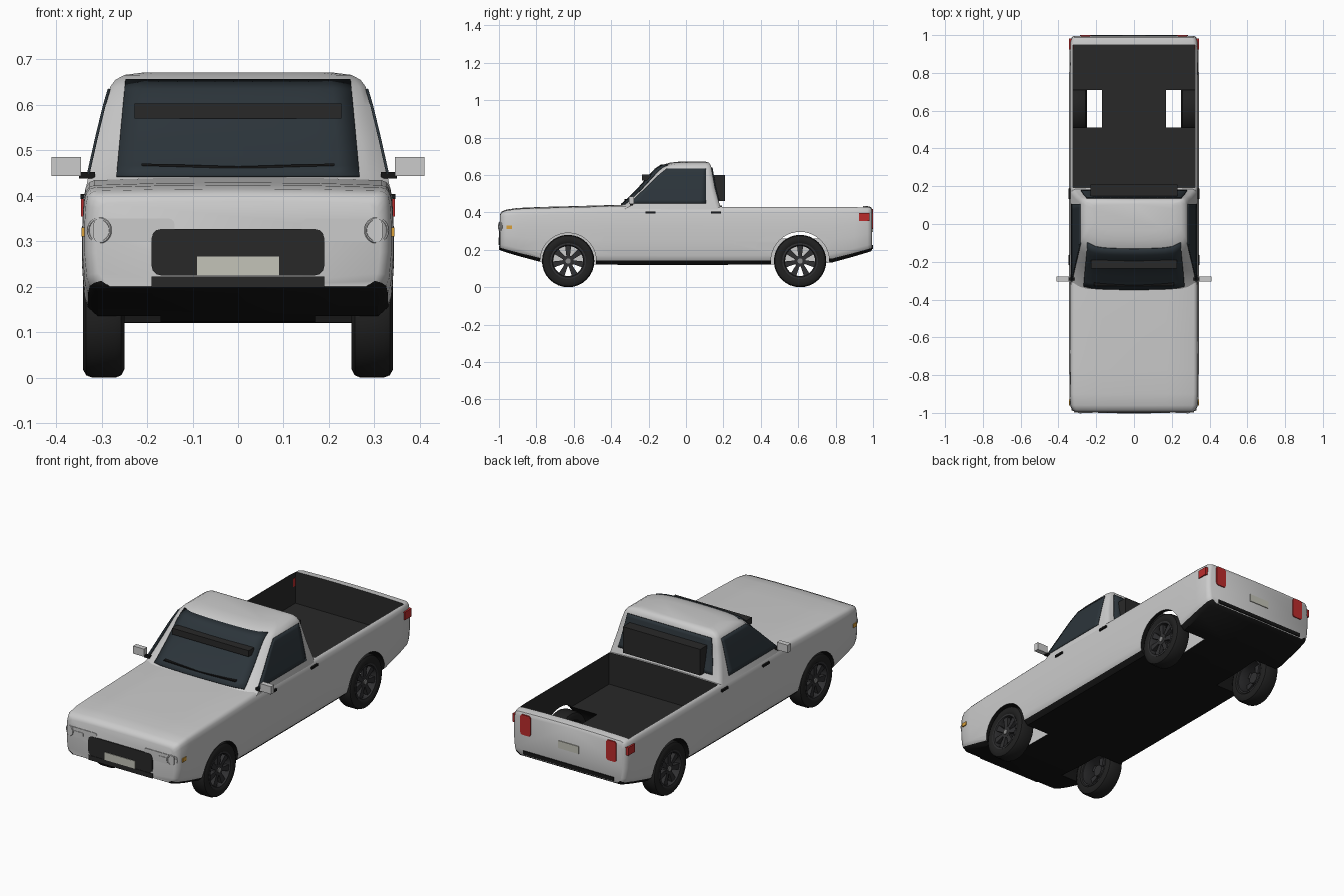
import bpy, bmesh, math
from mathutils import Vector, Matrix

if "Cube" in bpy.data.objects:
    bpy.data.objects.remove(bpy.data.objects["Cube"])

def mat(name, r, g, b):
    m = bpy.data.materials.new(name)
    m.diffuse_color = (r, g, b, 1)
    m.use_nodes = True
    m.node_tree.nodes["Principled BSDF"].inputs["Base Color"].default_value = m.diffuse_color
    return m

PAINT = mat("paint", .6, .6, .6)
BLACK = mat("black_trim", .008, .008, .008)
LINER = mat("bed_liner", .022, .022, .022)
GLASS = mat("glass", .025, .035, .043)
RUBBER = mat("rubber", .015, .015, .015)
RIM = mat("rim", .03, .03, .032)
HUB = mat("hub", .25, .25, .25)
LENS = mat("lens", .75, .75, .75)
RED = mat("red_lamp", .5, .025, .025)
AMBER = mat("amber_lamp", .7, .35, .04)
PLATE = mat("plate", .55, .55, .48)

def finish(bm, name, mats, smooth=True):
    bmesh.ops.recalc_face_normals(bm, faces=bm.faces)
    me = bpy.data.meshes.new(name)
    bm.to_mesh(me)
    bm.free()
    for m in mats:
        me.materials.append(m)
    ob = bpy.data.objects.new(name, me)
    bpy.context.collection.objects.link(ob)
    if smooth:
        smooth_ob(ob)
    return ob

def activate(ob):
    bpy.ops.object.select_all(action='DESELECT')
    ob.select_set(True)
    bpy.context.view_layer.objects.active = ob

def smooth_ob(ob):
    activate(ob)
    bpy.ops.object.shade_smooth_by_angle(angle=math.radians(38))

def loft(name, rings, mats, wrap=False, index=lambda k: 0, smooth=True):
    bm = bmesh.new()
    vs = [[bm.verts.new(p) for p in r] for r in rings]
    n = len(rings[0])
    for i in range(len(vs) if wrap else len(vs) - 1):
        a, b = vs[i], vs[(i + 1) % len(vs)]
        for k in range(n):
            j = (k + 1) % n
            bm.faces.new((a[k], a[j], b[j], b[k])).material_index = index(k)
    if not wrap:
        bm.faces.new(vs[0])
        bm.faces.new(vs[-1])
    return finish(bm, name, mats, smooth)

def box(name, x, y, z, m, bevel=0, idx=0, rot=0):
    bm = bmesh.new()
    bmesh.ops.create_cube(bm, size=1)
    c = Vector((sum(x) / 2, sum(y) / 2, sum(z) / 2))
    bmesh.ops.scale(bm, vec=(abs(x[1] - x[0]), y[1] - y[0], z[1] - z[0]), verts=bm.verts)
    if bevel:
        es = [e for e in bm.edges if abs((e.verts[0].co - e.verts[1].co).y) > 1e-5]
        bmesh.ops.bevel(bm, geom=es, offset=bevel, segments=3, profile=.5, affect='EDGES')
    bmesh.ops.transform(bm, matrix=Matrix.Translation(c) @ Matrix.Rotation(rot, 4, 'Y'), verts=bm.verts)
    for f in bm.faces:
        f.material_index = idx
    return finish(bm, name, m if isinstance(m, list) else [m], bool(bevel))

def cyl(name, r, x0, x1, y, z, m, idx=0, seg=32):
    pts = [(math.cos(i * math.tau / seg) * r, math.sin(i * math.tau / seg) * r) for i in range(seg)]
    return loft(name, [[(x, y + a, z + b) for a, b in pts] for x in (x0, x1)], m, index=lambda k: idx)

# Lower body: stations along y (y, half width, bottom z, top z)
stations = [(-.995, .312, .2, .385), (-.985, .328, .194, .402), (-.96, .338, .186, .412), (-.9, .342, .168, .42),
            (-.77, .343, .133, .425), (-.6, .343, .122, .429), (-.35, .343, .12, .436), (.2, .343, .12, .432),
            (.6, .343, .122, .432), (.78, .343, .132, .432), (.9, .342, .165, .432), (.97, .338, .186, .43),
            (.988, .33, .192, .426), (.995, .318, .2, .415)]
section = [(0, 0), (.9, 0), (.965, .07), (.985, .16), (1, .4), (1, .65), (.99, .87), (.978, .94), (.955, .98),
           (.92, .995), (.5, 1.01), (0, 1.015)]
full = section + [(-a, b) for a, b in section[-2:0:-1]]
N = len(full)
BODY = [PAINT, BLACK, LINER]
body = loft("body", [[(a * w, y, zb + b * (zt - zb)) for a, b in full] for y, w, zb, zt in stations],
            BODY, index=lambda k: 1 if k < 2 or k >= N - 2 else 0)

# Wheel arches and cargo bed are cut away
WHEELS = (-.63, .61)
cutters = [box("bed_cutter", (-.322, .322), (.192, .947), (.26, .7), BODY, idx=2)]
for s in (1, -1):
    for wy, r in zip(WHEELS, (.15, .156)):
        cutters.append(cyl("arch_cutter", r, s * .17, s * .5, wy, .14, BODY, idx=1, seg=40))
for c in cutters:
    activate(body)
    md = body.modifiers.new("cut", 'BOOLEAN')
    md.operation, md.solver, md.object = 'DIFFERENCE', 'EXACT', c
    bpy.ops.object.modifier_apply(modifier="cut")
    bpy.data.objects.remove(c)
smooth_ob(body)

# Cab: stacked plan rings (z, front y, rear y, half width)
rows = [(.415, -.395, .19, .335), (.45, -.33, .178, .328), (.53, -.25, .156, .31), (.6, -.19, .143, .293),
        (.64, -.153, .136, .281), (.655, -.125, .131, .27), (.666, -.085, .122, .25), (.671, -.04, .105, .21)]

def cab_at(z):
    for p, q in zip(rows, rows[1:]):
        if z <= q[0]:
            t = (z - p[0]) / (q[0] - p[0])
            return [p[i] + t * (q[i] - p[i]) for i in (1, 2, 3)]

def bow(u):
    return .012 * u * u + .05 * u ** 8

def cab_ring(z, f, r, w):
    half = [(u * w, f + bow(u)) for u in (0, .3, .55, .75, .87, .95, 1)]
    half += [(w, r - .025), (w * .98, r - .008), (w * .94, r), (0, r)]
    return [(x, y, z) for x, y in half + [(-x, y) for x, y in half[-2:0:-1]]]

loft("cab", [cab_ring(*r) for r in rows], [PAINT])

# Glass panels follow the cab surface
def panel(name, fn, nu=12, nv=10):
    bm = bmesh.new()
    g = [[bm.verts.new(fn(i / nu, j / nv)) for j in range(nv + 1)] for i in range(nu + 1)]
    for i in range(nu):
        for j in range(nv):
            bm.faces.new((g[i][j], g[i + 1][j], g[i + 1][j + 1], g[i][j + 1]))
    ob = finish(bm, name, [GLASS])
    md = ob.modifiers.new("thickness", 'SOLIDIFY')
    md.thickness, md.offset = .006, 0

def windshield(u, v):
    z = .443 + v * .211
    f, r, w = cab_at(z)
    x = (2 * u - 1) * (.267 - .02 * v)
    return (x, f + bow(abs(x) / w) - .004, z)

def rear_window(u, v):
    z = .465 + v * .175
    return ((2 * u - 1) * (.28 - .03 * v), cab_at(z)[1] + .003, z)

panel("windshield", windshield)
panel("rear_window", rear_window)
for s in (1, -1):
    def side_window(u, v):
        z = .448 + v * .187
        f, r, w = cab_at(z)
        y0 = f + .03 + .025 * v ** 3
        return (s * (w + .001), y0 + u * (.107 - y0), z)
    panel("side_window", side_window)

# Visor, wipers and the box behind the cab
box("windshield_visor", (-.228, .228), (-.235, -.19), (.57, .603), LINER)
for x in (-.105, .105):
    box("wiper", (x - .107, x + .107), (-.328, -.308), (.463, .468), BLACK, rot=math.copysign(.03, -x))
box("cab_back_box", (-.23, .23), (.13, .208), (.46, .6), LINER)

# Front end
box("grille", (-.19, .19), (-1, -.97), (.225, .327), LINER, bevel=.02)
box("lower_grille", (-.19, .19), (-.999, -.97), (.198, .223), LINER)
box("front_plate", (-.09, .09), (-1.003, -.98), (.225, .266), PLATE)
# Rear end
box("rear_plate", (-.06, .06), (.98, .999), (.295, .335), PLATE)
box("rear_bumper_strip", (-.27, .27), (.98, 1), (.205, .225), BLACK)

for s in (1, -1):
    box("headlight_housing", (s * .14, s * .318), (-.998, -.97), (.298, .35), PAINT, bevel=.012)
    box("headlight", (s * .22, s * .283), (-1, -.97), (.311, .332), LENS, bevel=.006)
    bpy.ops.mesh.primitive_torus_add(major_radius=.026, minor_radius=.003, major_segments=24, minor_segments=6,
                                     location=(s * .305, -.993, .324), rotation=(math.pi / 2, 0, s * .35))
    ring = bpy.context.object
    ring.name = "headlight_ring"
    ring.data.materials.append(LENS)
    box("side_marker", (s * .325, s * .344), (-.96, -.93), (.31, .33), AMBER)
    box("tail_light", (s * .225, s * .285), (.975, 1), (.31, .418), RED, bevel=.012)
    box("tail_light_side", (s * .32, s * .345), (.925, .982), (.355, .398), RED)
    for y in (-.19, .16):
        box("door_handle", (s * .33, s * .347), (y - .027, y + .027), (.393, .404), BLACK)
    # Mirrors
    box("mirror", (s * .345, s * .41), (-.305, -.278), (.444, .485), PAINT)
    box("mirror_stem", (s * .315, s * .35), (-.3, -.284), (.438, .452), BLACK)

# Wheels: lathed tyre and rim, hub and spokes
tyre = [(.262, .09), (.252, .1), (.25, .122), (.257, .135), (.27, .14), (.32, .14), (.334, .135), (.341, .122),
        (.339, .1), (.33, .09)]
rim = [(.258, .092), (.258, .084), (.325, .08), (.337, .086), (.337, .096), (.325, .092)]
SEG = 32
for s in (1, -1):
    for wy in WHEELS:
        for name, prof, m in (("tyre", tyre, RUBBER), ("rim", rim, RIM)):
            loft(name, [[(s * x, wy + r * math.cos(a), .14 + r * math.sin(a)) for x, r in prof]
                        for a in (i * math.tau / SEG for i in range(SEG))], [m], wrap=True)
        cyl("hub", .03, s * .285, s * .328, wy, .14, [RIM], seg=20)
        cyl("hub_cap", .014, s * .32, s * .333, wy, .14, [HUB], seg=16)
        for k in range(7):
            a = math.pi / 2 + k * math.tau / 7
            c, d = math.cos(a), math.sin(a)
            rings = [[(s * x, wy + r * c - t * d, .14 + r * d + t * c)
                      for x, t in ((xo, h), (xo, -h), (xo - .02, -h), (xo - .02, h))]
                     for r, h, xo in ((.022, .009, .327), (.086, .017, .33))]
            loft("spoke", rings, [RIM], smooth=False)
